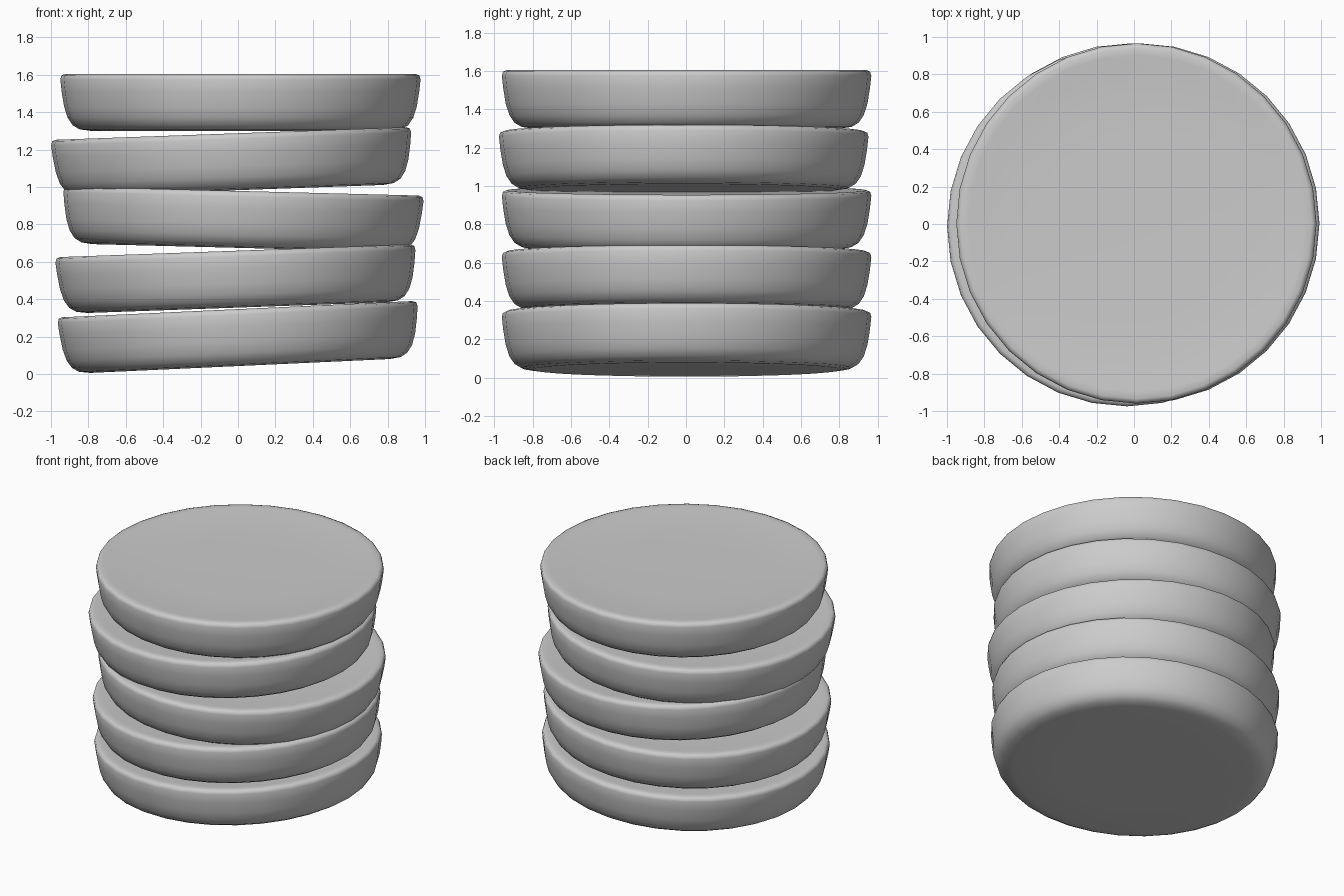
import bpy, bmesh
from math import radians, tau
from mathutils import Matrix

if "Cube" in bpy.data.objects:
    bpy.data.objects.remove(bpy.data.objects["Cube"])

# Half cross-section of one disc: (radius, height)
PROFILE = [(0, 0), (0.55, 0), (0.80, 0.0), (0.86, 0.008), (0.897, 0.03),
           (0.924, 0.07), (0.943, 0.13), (0.956, 0.21), (0.963, 0.275),
           (0.957, 0.296), (0.938, 0.304), (0.90, 0.302), (0.82, 0.295),
           (0.70, 0.288), (0.50, 0.284), (0, 0.283)]
SEGMENTS = 32


def make_disc(name, location, tilt):
    """Lathe the profile into a shallow dished disc and tilt it sideways."""
    bm = bmesh.new()
    verts = [bm.verts.new((r, 0, z)) for r, z in PROFILE]
    edges = [bm.edges.new(pair) for pair in zip(verts, verts[1:])]
    bmesh.ops.spin(bm, geom=verts + edges, cent=(0, 0, 0), axis=(0, 0, 1),
                   angle=tau, steps=SEGMENTS, use_duplicate=False)
    bmesh.ops.remove_doubles(bm, verts=bm.verts, dist=0.0005)
    bmesh.ops.recalc_face_normals(bm, faces=bm.faces)
    for face in bm.faces:
        face.smooth = True
    mesh = bpy.data.meshes.new(name)
    bm.to_mesh(mesh)
    bm.free()
    disc = bpy.data.objects.new(name, mesh)
    bpy.context.collection.objects.link(disc)
    disc.matrix_world = (Matrix.Translation(location)
                         @ Matrix.Rotation(radians(-tilt), 4, 'Y'))
    return disc


# Stack from bottom to top: base centre and sideways tilt in degrees
STACK = [
    ("bottom_disc", (0.011, 0.003, 0.043), 2.65),
    ("second_disc", (-0.004, 0.003, 0.355), 2.05),
    ("middle_disc", (0.022, 0.003, 0.674), -1.45),
    ("fourth_disc", (-0.027, -0.012, 0.982), 2.05),
    ("top_disc", (0.013, 0.003, 1.300), 0.0),
]
for name, location, tilt in STACK:
    make_disc(name, location, tilt)
